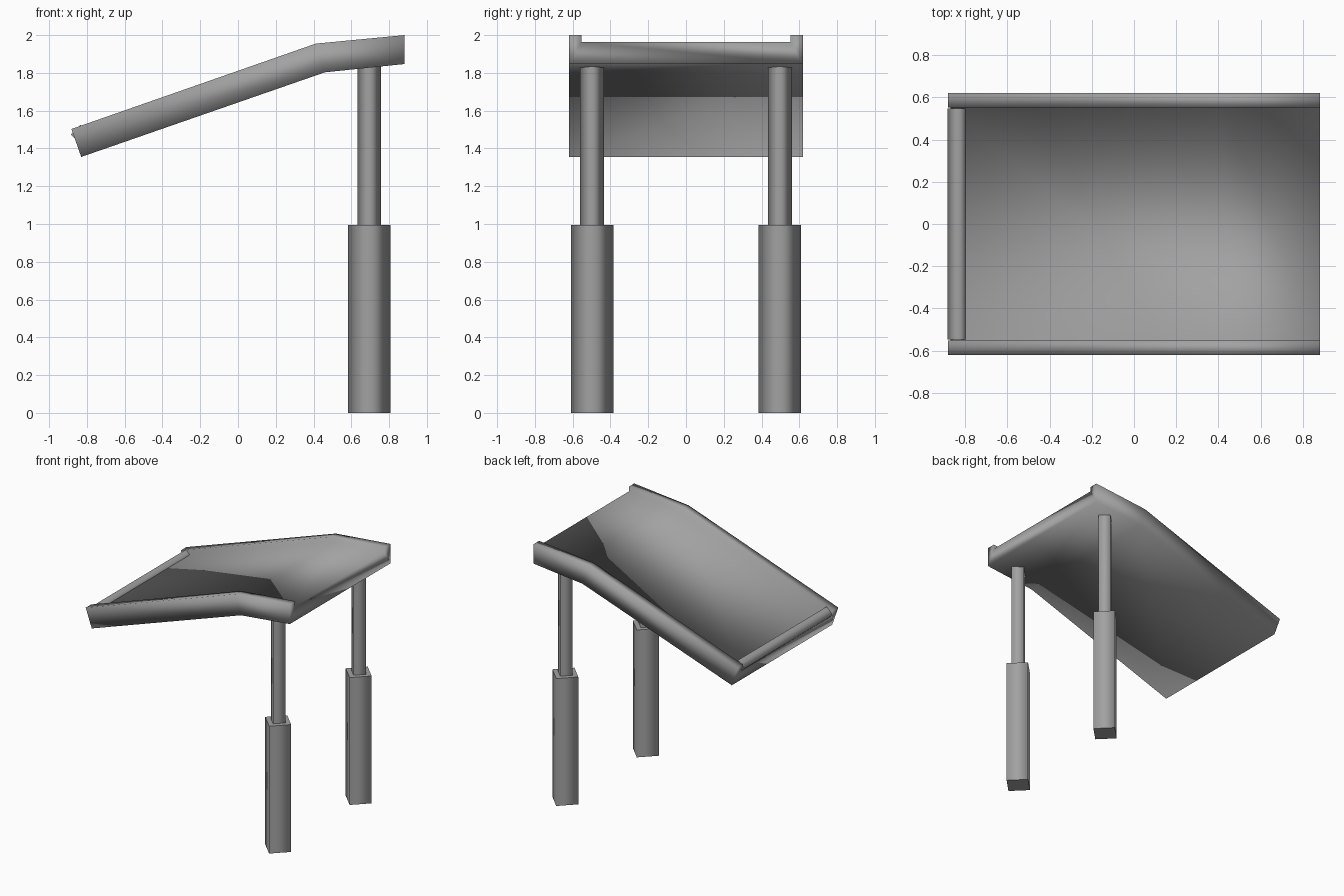
import bpy
import bmesh
import math
from mathutils import Matrix, Vector

cube = bpy.data.objects.get("Cube")
if cube:
    bpy.data.objects.remove(cube, do_unlink=True)

GREY = (0.36, 0.36, 0.36, 1.0)
grey = bpy.data.materials.new("plain grey")
grey.use_nodes = True
grey.diffuse_color = GREY
grey.node_tree.nodes["Principled BSDF"].inputs["Base Color"].default_value = GREY


def finish(name, bm):
    bmesh.ops.recalc_face_normals(bm, faces=bm.faces)
    mesh = bpy.data.meshes.new(name)
    bm.to_mesh(mesh)
    bm.free()
    mesh.materials.append(grey)
    obj = bpy.data.objects.new(name, mesh)
    bpy.context.collection.objects.link(obj)
    return obj


def four_sided_rod(name, radius, start, end):
    """Square rod standing on its corner, smooth sides and flat ends."""
    start, end = Vector(start), Vector(end)
    axis = end - start
    bm = bmesh.new()
    bmesh.ops.create_cone(bm, cap_ends=True, segments=4, radius1=radius,
                          radius2=radius, depth=axis.length)
    turn = axis.to_track_quat('Z', 'Y').to_matrix().to_4x4()
    bm.transform(Matrix.Translation((start + end) / 2) @ turn)
    direction = axis.normalized()
    for face in bm.faces:
        face.normal_update()
        face.smooth = abs(face.normal.dot(direction)) < 0.5
    return finish(name, bm)


# Bent roof tray: a shallow channel section carried along three stations
stations = [((-0.83, 1.355), (-0.882, 1.503)),
            ((0.46, 1.803), (0.412, 1.955)),
            ((0.882, 1.847), (0.882, 2.0))]
OUTER, INNER, FLOOR = 0.62, 0.553, 0.76
half = [(OUTER, 0), (OUTER, 1), (INNER, 1), (INNER, FLOOR)]
section = half + [(-y, t) for y, t in reversed(half)]

bm = bmesh.new()
rings = []
for low, high in stations:
    low, high = Vector(low), Vector(high)
    ring = []
    for y, t in section:
        p = low.lerp(high, t)
        ring.append(bm.verts.new((p.x, y, p.y)))
    rings.append(ring)
count = len(section)
for a, b in zip(rings, rings[1:]):
    for i in range(count):
        j = (i + 1) % count
        bm.faces.new((a[i], a[j], b[j], b[i]))
bm.faces.new(rings[0])
bm.faces.new(rings[-1])
for face in bm.faces:
    face.smooth = True
finish("roof_tray", bm)

# Stop bar across the low end of the tray
four_sided_rod("end_bar", 0.052, (-0.833, -0.547, 1.473), (-0.833, 0.547, 1.473))

# Two legs, each a thick base with a thinner post
LEG_X, LEG_Y = 0.695, 0.497
for side, y in (("front", -LEG_Y), ("back", LEG_Y)):
    four_sided_rod(side + "_leg_base", 0.112, (LEG_X, y, 0), (LEG_X, y, 0.995))
    four_sided_rod(side + "_leg_post", 0.063, (LEG_X, y, 0.99), (LEG_X, y, 1.837))
